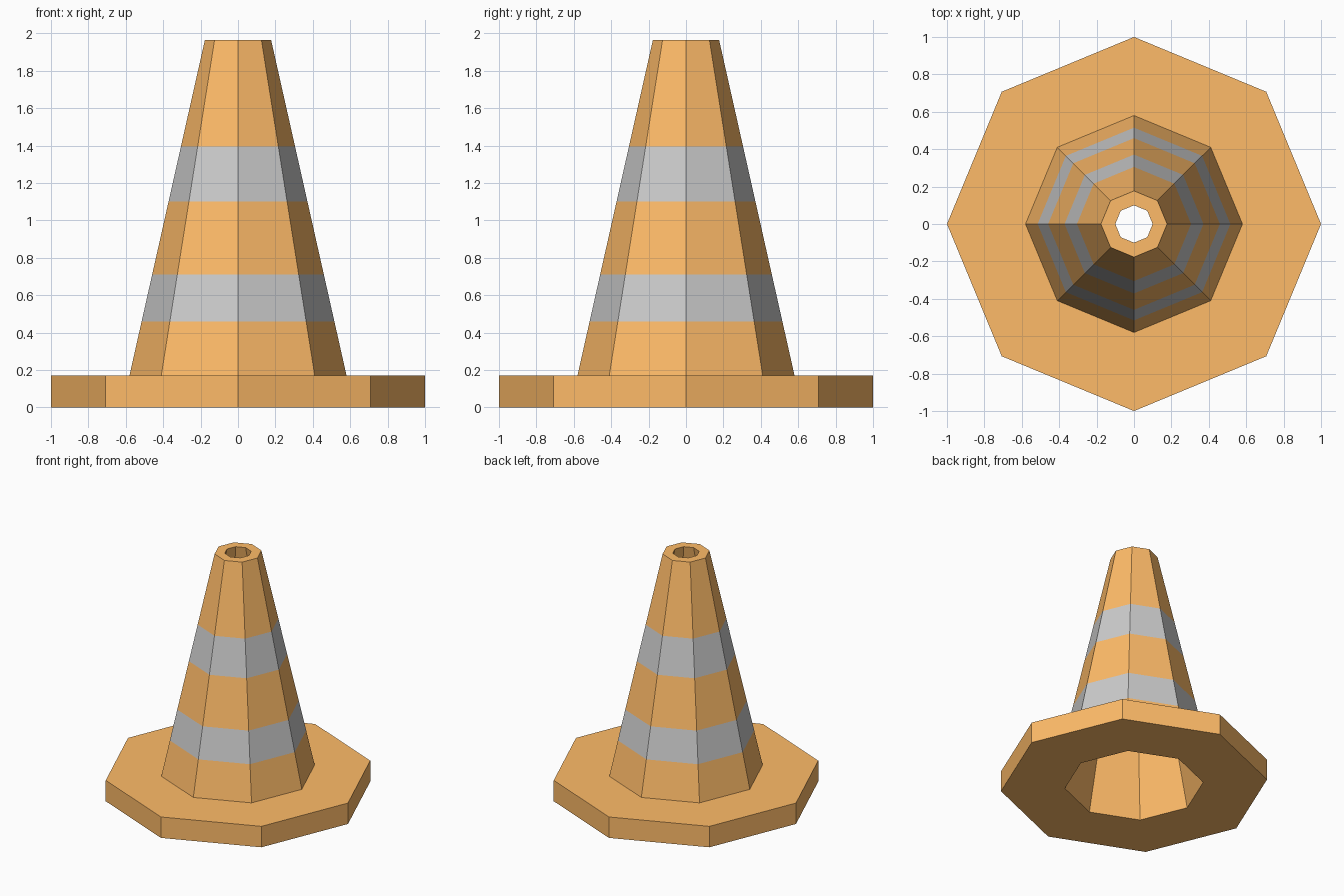
import bpy, bmesh, math

if "Cube" in bpy.data.objects:
    bpy.data.objects.remove(bpy.data.objects["Cube"])

SIDES = 8


def material(name, rgb):
    m = bpy.data.materials.new(name)
    m.diffuse_color = (*rgb, 1)
    m.use_nodes = True
    m.node_tree.nodes["Principled BSDF"].inputs["Base Color"].default_value = m.diffuse_color
    return m


def lathe(name, profile, mats):
    """Revolve a closed profile of (radius, z, material of the next face)."""
    bm = bmesh.new()
    rings = []
    for r, z, _ in profile:
        rings.append([bm.verts.new((r * math.cos(2 * math.pi * i / SIDES),
                                    r * math.sin(2 * math.pi * i / SIDES), z))
                      for i in range(SIDES)])
    for k, (_, _, slot) in enumerate(profile):
        a, b = rings[k], rings[(k + 1) % len(rings)]
        for i in range(SIDES):
            j = (i + 1) % SIDES
            bm.faces.new((a[i], a[j], b[j], b[i])).material_index = slot
    bmesh.ops.recalc_face_normals(bm, faces=bm.faces)
    mesh = bpy.data.meshes.new(name)
    bm.to_mesh(mesh)
    bm.free()
    for m in mats:
        mesh.materials.append(m)
    obj = bpy.data.objects.new(name, mesh)
    bpy.context.collection.objects.link(obj)
    return obj


# cone wall: radius falls linearly from the base plate to the tip
BASE_Z, TOP_Z, BASE_R, TOP_R = 0.172, 1.965, 0.58, 0.177


def wall(z, slot):
    t = (z - BASE_Z) / (TOP_Z - BASE_Z)
    return (BASE_R + (TOP_R - BASE_R) * t, z, slot)


ORANGE, GREY = 0, 1
profile = [
    # base plate
    (0.52, 0, ORANGE), (1.0, 0, ORANGE), (1.0, BASE_Z, ORANGE),
    # outer wall with two reflective bands
    wall(BASE_Z, ORANGE), wall(0.46, GREY), wall(0.71, ORANGE),
    wall(1.10, GREY), wall(1.395, ORANGE), wall(TOP_Z, ORANGE),
    # hole at the tip, hollow inside runs back down to the base
    (0.10, TOP_Z, ORANGE),
]
lathe("traffic_cone", profile,
      [material("orange", (1.0, 0.5, 0.14)), material("band_grey", (0.8, 0.8, 0.8))])
